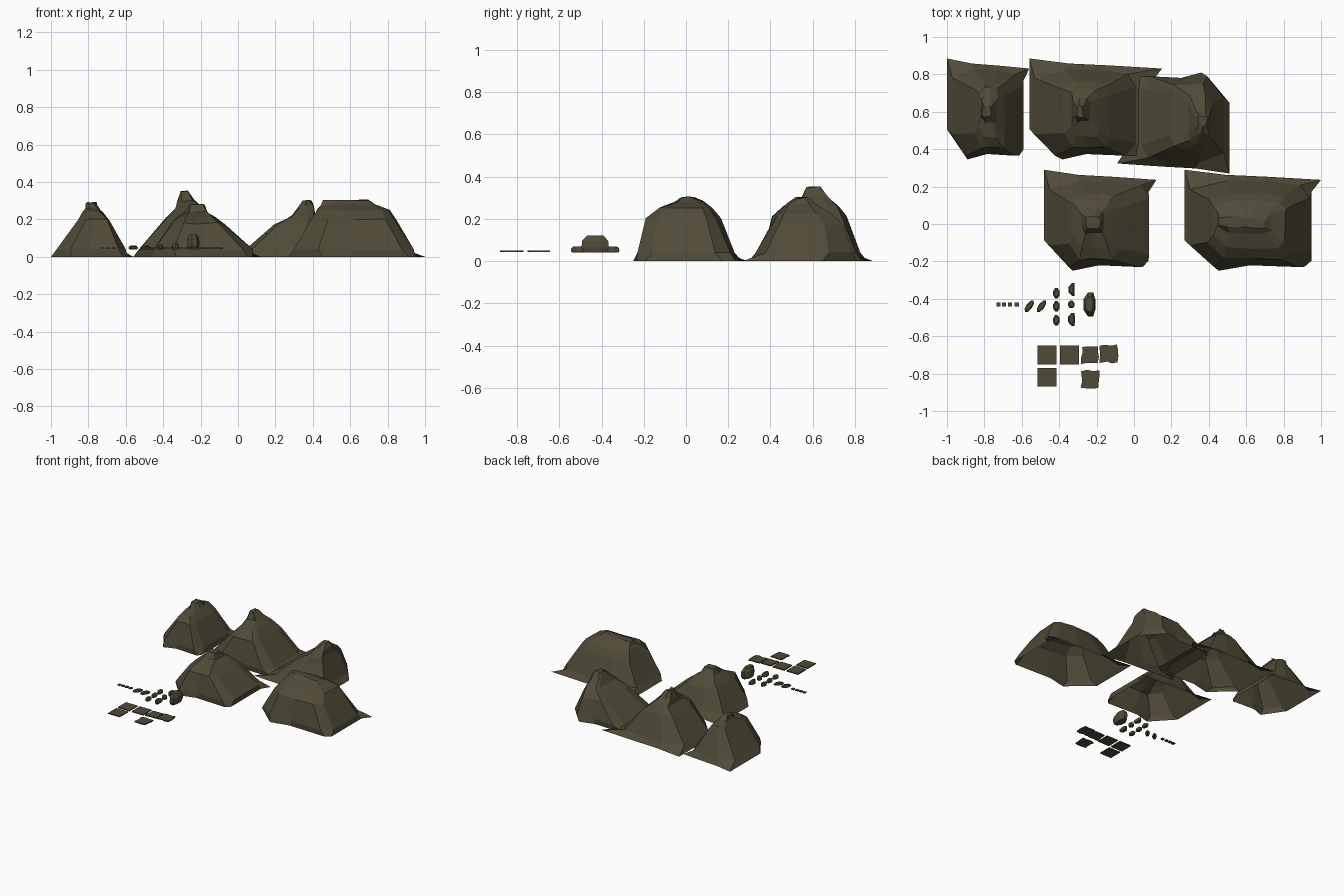
import bpy
import bmesh
import math
import random

random.seed(4)

cube = bpy.data.objects.get("Cube")
if cube:
    bpy.data.objects.remove(cube, do_unlink=True)

# One earthy colour for everything
earth = bpy.data.materials.new("dark_olive_earth")
earth.use_nodes = True
COLOUR = (0.08, 0.07, 0.04, 1)
earth.diffuse_color = COLOUR
earth.node_tree.nodes["Principled BSDF"].inputs["Base Color"].default_value = COLOUR
earth.node_tree.nodes["Principled BSDF"].inputs["Roughness"].default_value = 0.9


def loft(name, rings, closed_bottom=True):
    """Skin a stack of counter-clockwise rings and cap the top."""
    bm = bmesh.new()
    loops = [[bm.verts.new(p) for p in ring] for ring in rings]
    for low, high in zip(loops, loops[1:]):
        for i in range(len(low)):
            j = (i + 1) % len(low)
            bm.faces.new((low[i], low[j], high[j], high[i]))
    bm.faces.new(loops[-1])
    if closed_bottom:
        bm.faces.new(loops[0][::-1])
    mesh = bpy.data.meshes.new(name)
    bm.to_mesh(mesh)
    bm.free()
    mesh.materials.append(earth)
    obj = bpy.data.objects.new(name, mesh)
    bpy.context.collection.objects.link(obj)
    return obj


# Flared footprint with long rear corners, and the rounder outline above it
FOOT = [(0, .3), (.25, 0), (.45, .06), (.88, .04), (.93, .1),
        (.93, .78), (1, .9), (.62, .93), (.3, .95), (0, 1)]
BODY = [(0, .25), (.2, 0), (.5, .02), (.9, 0), (1, .15),
        (1, .8), (.92, .95), (.65, 1), (.3, 1), (0, .9)]
DEPTH = .54
# Front and back of each terrace
TERRACES = [(.02, .48), (.06, .41), (.12, .38), (.2, .33), (.23, .285)]


def jitter(amount):
    return random.uniform(-amount, amount)


def hill(name, corner, width, levels, turn=1):
    """levels holds the height and left and right edge of each terrace."""
    cx, cy = corner
    rings = [[(cx + turn * u * width, cy + turn * v * DEPTH, 0) for u, v in FOOT]]
    for (z, left, right), (front, back) in zip(levels, TERRACES):
        rough = 0 if z < .05 else .008
        rings.append([(cx + turn * (left + u * (right - left) + jitter(rough)),
                       cy + turn * (front + v * (back - front) + jitter(rough)),
                       z + jitter(rough * .6)) for u, v in BODY])
    return loft(name, rings, closed_bottom=False)


hill("narrow_hill", (-1, .345), .44,
     [(.04, .03, .4), (.2, .15, .31), (.24, .17, .27), (.26, .185, .255), (.29, .19, .24)])
hill("tall_hill", (-.56, .345), .71,
     [(.04, .03, .57), (.21, .18, .43), (.26, .22, .37), (.3, .24, .32), (.35, .25, .29)])
hill("turned_hill", (.51, .81), .6,
     [(.04, .03, .47), (.17, .09, .31), (.22, .1, .22), (.27, .11, .18), (.3, .12, .16)], -1)
hill("front_hill", (-.48, -.25), .6,
     [(.04, .03, .56), (.18, .13, .4), (.21, .16, .36), (.24, .2, .32), (.28, .22, .3)])
hill("long_hill", (.27, -.25), .73,
     [(.04, .03, .67), (.2, .13, .57), (.25, .15, .54), (.28, .18, .46), (.305, .19, .42)])


def rock(name, centre, size, height, bend=0, shear=0):
    """Faceted stone, optionally bowed or slanted along its length."""
    cx, cy = centre
    rings = []
    for level, scale in ((0, .85), (.3, 1), (.7, .95), (1, .6)):
        ring = []
        for i in range(8):
            a = math.tau * (i + .5) / 8
            u, v = math.cos(a) * 1.08 * scale, math.sin(a) * 1.08 * scale
            x = cx + u * size[0] / 2 + bend * v * v + shear * v
            ring.append((x, cy + v * size[1] / 2, .04 + level * height))
        rings.append(ring)
    return loft(name, rings)


# Stones of increasing size
rock("boulder", (-.24, -.43), (.065, .13), .08, bend=.008)
for i, y in enumerate((-.37, -.44, -.515)):
    rock(f"pebble_{i + 1}", (-.415, y), (.034, .055), .025)
rock("bent_stone_back", (-.335, -.35), (.032, .07), .03, bend=.01)
rock("middle_stone", (-.335, -.43), (.035, .04), .03)
rock("bent_stone_front", (-.335, -.51), (.036, .07), .03, bend=.008)
for i, x in enumerate((-.56, -.495)):
    rock(f"slanted_stone_{i + 1}", (x, -.44), (.036, .06), .02, shear=.016)


def tile(name, centre, half, ragged=0):
    """Thin square slab, with an uneven border if ragged."""
    outline = []
    for k in range(4):
        a = math.pi / 2 * k
        for t in (-1, -.3, .4):
            x, y = 1 + jitter(ragged), t + jitter(ragged)
            outline.append((centre[0] + half * (x * math.cos(a) - y * math.sin(a)),
                            centre[1] + half * (x * math.sin(a) + y * math.cos(a))))
    return loft(name, [[(x, y, z) for x, y in outline] for z in (.042, .05)])


# Ground tiles
for i, (x, y, ragged) in enumerate(((-.465, -.7, 0), (-.345, -.7, 0), (-.235, -.7, .12),
                                    (-.135, -.695, .12), (-.465, -.82, 0), (-.235, -.83, .12))):
    tile(f"ground_tile_{i + 1}", (x, y), .05 if not ragged else .046, ragged)

# Row of small chips
for i, x in enumerate((-.725, -.695, -.663, -.627)):
    tile(f"chip_{i + 1}", (x, -.43), .011)
